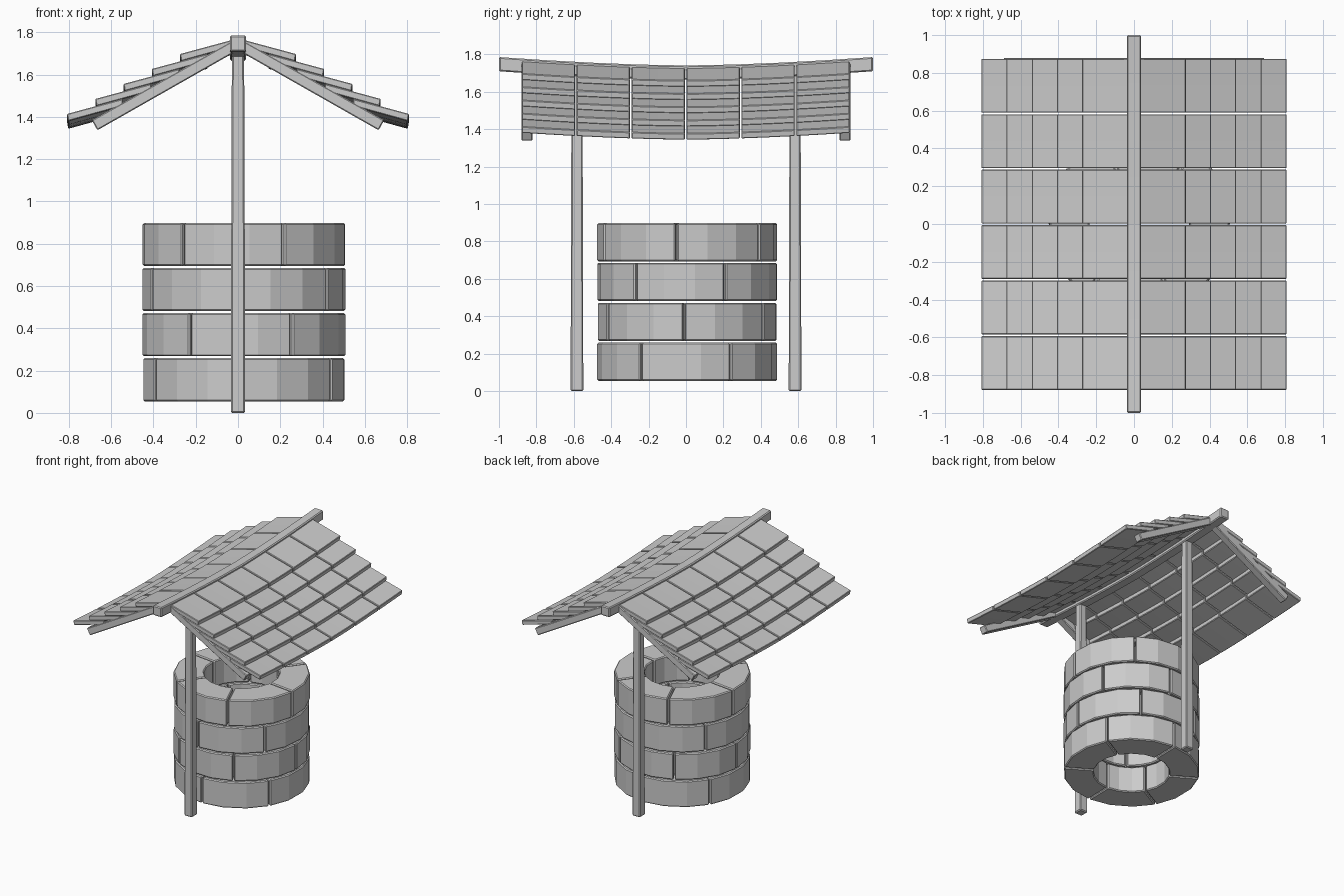
import bpy, bmesh, math

if "Cube" in bpy.data.objects:
    bpy.data.objects.remove(bpy.data.objects["Cube"])


def sweep(name, sections, bevel=0.005):
    """Solid made by joining four-point sections, with small chamfers."""
    bm = bmesh.new()
    rings = [[bm.verts.new(p) for p in s] for s in sections]
    for a, b in zip(rings, rings[1:]):
        for i in range(4):
            j = (i + 1) % 4
            bm.faces.new((a[i], a[j], b[j], b[i]))
    bm.faces.new(rings[0])
    bm.faces.new(rings[-1])
    bmesh.ops.recalc_face_normals(bm, faces=bm.faces)
    me = bpy.data.meshes.new(name)
    bm.to_mesh(me)
    bm.free()
    ob = bpy.data.objects.new(name, me)
    bpy.context.collection.objects.link(ob)
    mod = ob.modifiers.new("chamfer", 'BEVEL')
    mod.width = bevel
    mod.segments = 1
    mod.limit_method = 'ANGLE'
    mod.angle_limit = math.radians(35)
    return ob


def sag(y):
    """Height of the roof above its lowest middle point."""
    return 0.045 * abs(y) ** 1.6


# Well wall: four courses of six three-sided stones, joints staggered
CX, CY = 0.028, 0.006
R_OUT, R_IN = 0.482, 0.268
for course, (z0, offset) in enumerate([(0.055, 29), (0.268, -2), (0.482, 25), (0.694, -7)]):
    z1 = z0 + 0.204
    for k in range(6):
        secs = []
        for s in range(4):
            a = offset + 60 * k + 20 * s
            g = {0: 1, 3: -1}.get(s, 0)      # mortar gap at both ends
            sec = []
            for r, z in ((R_IN, z0), (R_OUT, z0), (R_OUT, z1), (R_IN, z1)):
                t = math.radians(a) + g * 0.005 / r
                sec.append((CX + r * math.cos(t), CY + r * math.sin(t), z))
            secs.append(sec)
        sweep(f"wall_stone_{course}_{k}", secs, 0.007)

# Posts, slightly narrower at the top
for name, y in (("front_post", -0.583), ("back_post", 0.583)):
    sweep(name, [[(sx * w, y + sy * w, z) for sx, sy in ((-1, -1), (1, -1), (1, 1), (-1, 1))]
                 for z, w in ((0, 0.034), (0.85, 0.032), (1.71, 0.029))], 0.007)

# Sagging ridge beam
ridge = []
for i in range(9):
    y = -1 + i * 0.25
    z = 1.665 + sag(y)
    ridge.append([(-0.038, y, z), (0.038, y, z), (0.038, y, z + 0.076), (-0.038, y, z + 0.076)])
sweep("ridge_beam", ridge, 0.007)

for side, sx in (("right", 1), ("left", -1)):
    # Gable rafters
    profile = ((0.005, 1.712), (0.665, 1.337), (0.692, 1.385), (0.005, 1.772))
    for end, sy in (("front", -1), ("back", 1)):
        sweep(f"{end}_{side}_rafter",
              [[(sx * x, sy * y, z) for x, z in profile] for y in (0.82, 0.88)])

    # Overlapping shingles: five rows of six, following the sag
    for row in range(5):
        x1 = 0.275 + 0.1335 * row
        x0 = max(0.012, x1 - 0.265)
        z1 = 1.697 - 0.0708 * row - sag(0.87)
        z0 = z1 + (x1 - x0) * 0.27
        for col in range(6):
            ya = -0.878 + 0.2935 * col
            secs = []
            for y in (ya, ya + 0.1425, ya + 0.285):
                s = sag(y)
                secs.append([(sx * x0, y, z0 + s), (sx * x1, y, z1 + s),
                             (sx * (x1 - 0.006), y, z1 + s - 0.034),
                             (sx * x0, y, z0 + s - 0.034)])
            sweep(f"{side}_shingle_{row}_{col}", secs, 0.004)
